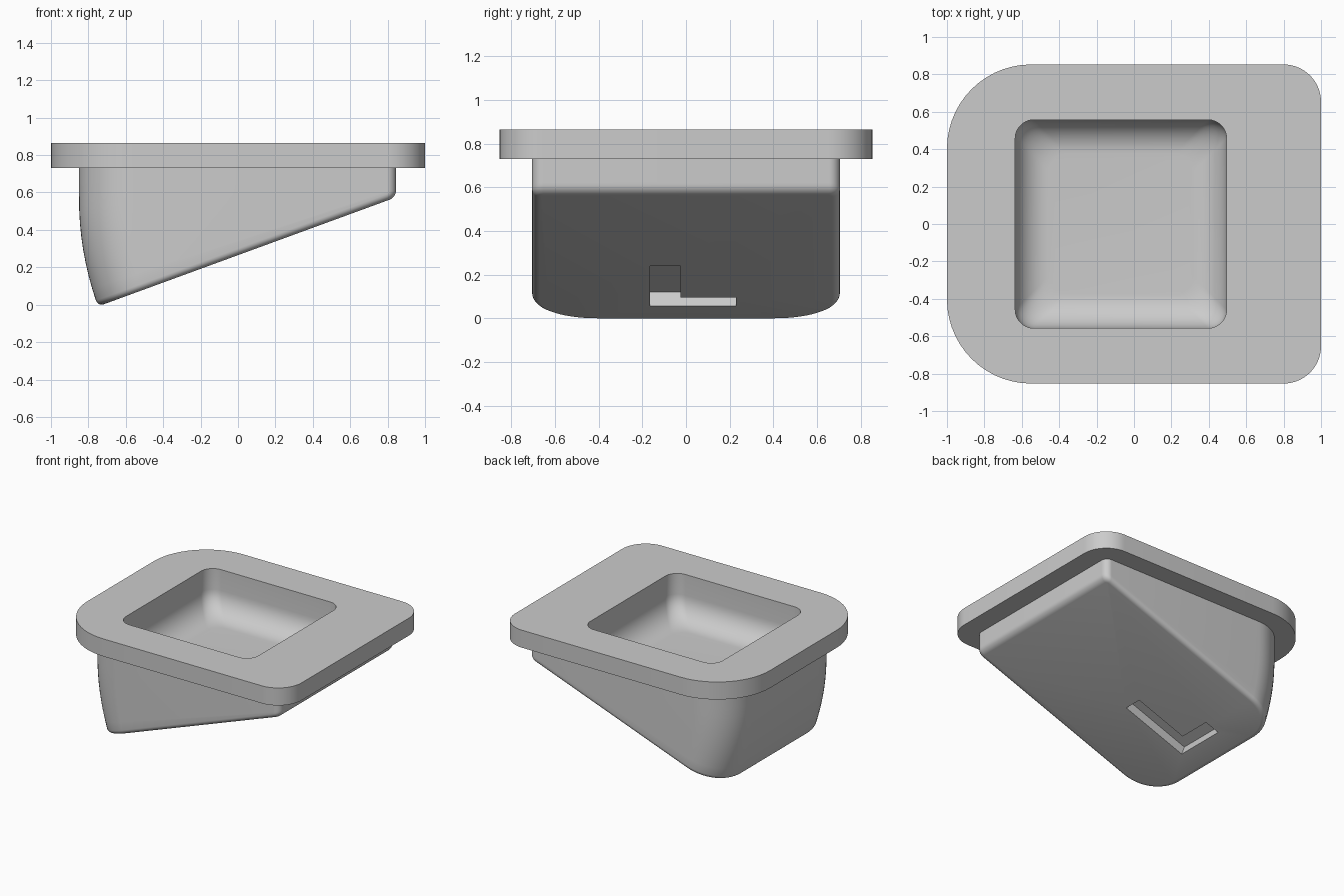
import bpy
import bmesh
from math import sin, cos, pi, radians
from mathutils import Vector

if "Cube" in bpy.data.objects:
    bpy.data.objects.remove(bpy.data.objects["Cube"], do_unlink=True)

grey = bpy.data.materials.new("plain grey")
grey.use_nodes = True
color = (0.6, 0.6, 0.6, 1)
grey.diffuse_color = color
bsdf = next(n for n in grey.node_tree.nodes if n.type == 'BSDF_PRINCIPLED')
bsdf.inputs["Base Color"].default_value = color

CORNER_STEPS = 14
SLOPE, BASE = 0.366, 0.265          # sloping underside: z = BASE + SLOPE * x
RIM_TOP, RIM_BOTTOM = 0.865, 0.73


def outline(left, right, half_y, r_left, r_right, inset=0.0):
    """Rounded rectangle, counter-clockwise, with its own radius at each end."""
    left, right, half_y = left + inset, right - inset, half_y - inset
    points = []
    for i, (sx, sy) in enumerate([(1, 1), (-1, 1), (-1, -1), (1, -1)]):
        r = max((r_right if sx > 0 else r_left) - inset, 0.01)
        cx = (right if sx > 0 else left) - sx * r
        cy = sy * (half_y - r)
        for k in range(CORNER_STEPS + 1):
            a = (i + k / CORNER_STEPS) * pi / 2
            points.append((cx + r * cos(a), cy + r * sin(a)))
    return points


def underside(x):
    return BASE + SLOPE * x


def flat_loop(points, z):
    return [Vector((x, y, z)) for x, y in points]


def body_loop(t, inset=0.0, lift=0.0):
    """Wall loop at fraction t from the rim to the slope; the left wall curves in."""
    loop = []
    for x0, y in outline(-0.85, 0.845, 0.705, 0.3, 0.05, inset):
        x = x0
        for _ in range(6):
            z = RIM_BOTTOM + t * (underside(x) + lift - RIM_BOTTOM)
            curve = max(0, 0.56 - z) ** 2 / 3.2
            x = x0 + curve * (0.845 - x0) / 1.695
        z = RIM_BOTTOM + t * (underside(x) + lift - RIM_BOTTOM)
        loop.append(Vector((x, y, z)))
    return loop


def make_object(name, bm):
    bmesh.ops.recalc_face_normals(bm, faces=bm.faces)
    mesh = bpy.data.meshes.new(name)
    bm.to_mesh(mesh)
    bm.free()
    mesh.materials.append(grey)
    obj = bpy.data.objects.new(name, mesh)
    bpy.context.collection.objects.link(obj)
    return obj


def loft(name, loops):
    bm = bmesh.new()
    rings = [[bm.verts.new(p) for p in loop] for loop in loops]
    for a, b in zip(rings, rings[1:]):
        for i in range(len(a)):
            j = (i + 1) % len(a)
            bm.faces.new((a[i], a[j], b[j], b[i]))
    bm.faces.new(rings[0])
    bm.faces.new(rings[-1])
    return make_object(name, bm)


# recess: flat floor, rounded floor edge, straight wall
loops = []
FLOOR, ROUND, STEPS = 0.525, 0.18, 10
for k in range(STEPS + 1):
    a = pi / 2 * (1 - k / STEPS)
    inset = ROUND * (1 - cos(a))
    ring = outline(-0.635 + inset, 0.495 - inset, 0.557 - inset, 0.1, 0.1)
    loops.append(flat_loop(ring, FLOOR + ROUND * (1 - sin(a))))
loops.append(flat_loop(outline(-0.635, 0.495, 0.557, 0.1, 0.1), RIM_TOP))

# overhanging rim
rim = outline(-1, 1, 0.853, 0.45, 0.2)
loops += [flat_loop(rim, RIM_TOP), flat_loop(rim, RIM_BOTTOM)]

# wedge body with a softened lower edge
EDGE = 0.035
loops += [body_loop(k / 10, 0, EDGE) for k in range(11)]
for k in range(1, 6):
    a = pi / 2 * k / 5
    loops.append(body_loop(1, EDGE * (1 - cos(a)), EDGE * (1 - sin(a))))
body = loft("wedge_tray", loops)

# L-shaped slot cut square into the sloping underside
near, mid, far = [(z - BASE) / SLOPE for z in (0.055, 0.095, 0.24)]
shape = [(near, -0.165), (far, -0.165), (far, -0.025),
         (mid, -0.025), (mid, 0.23), (near, 0.23)]
normal = Vector((-SLOPE, 0, 1)).normalized()
bm = bmesh.new()
verts = [bm.verts.new(Vector((x, y, underside(x))) - normal * 0.05) for x, y in shape]
face = bm.faces.new(verts)
top = bmesh.ops.extrude_face_region(bm, geom=[face])["geom"]
bmesh.ops.translate(bm, vec=normal * 0.12,
                    verts=[v for v in top if isinstance(v, bmesh.types.BMVert)])
cutter = make_object("slot_cutter", bm)
cutter.hide_render = True

cut = body.modifiers.new("slot", 'BOOLEAN')
cut.operation = 'DIFFERENCE'
cut.solver = 'EXACT'
cut.object = cutter
bpy.ops.object.select_all(action='DESELECT')
bpy.context.view_layer.objects.active = body
body.select_set(True)
bpy.ops.object.modifier_apply(modifier=cut.name)
bpy.data.objects.remove(cutter, do_unlink=True)
bpy.ops.object.shade_smooth_by_angle(angle=radians(30))
